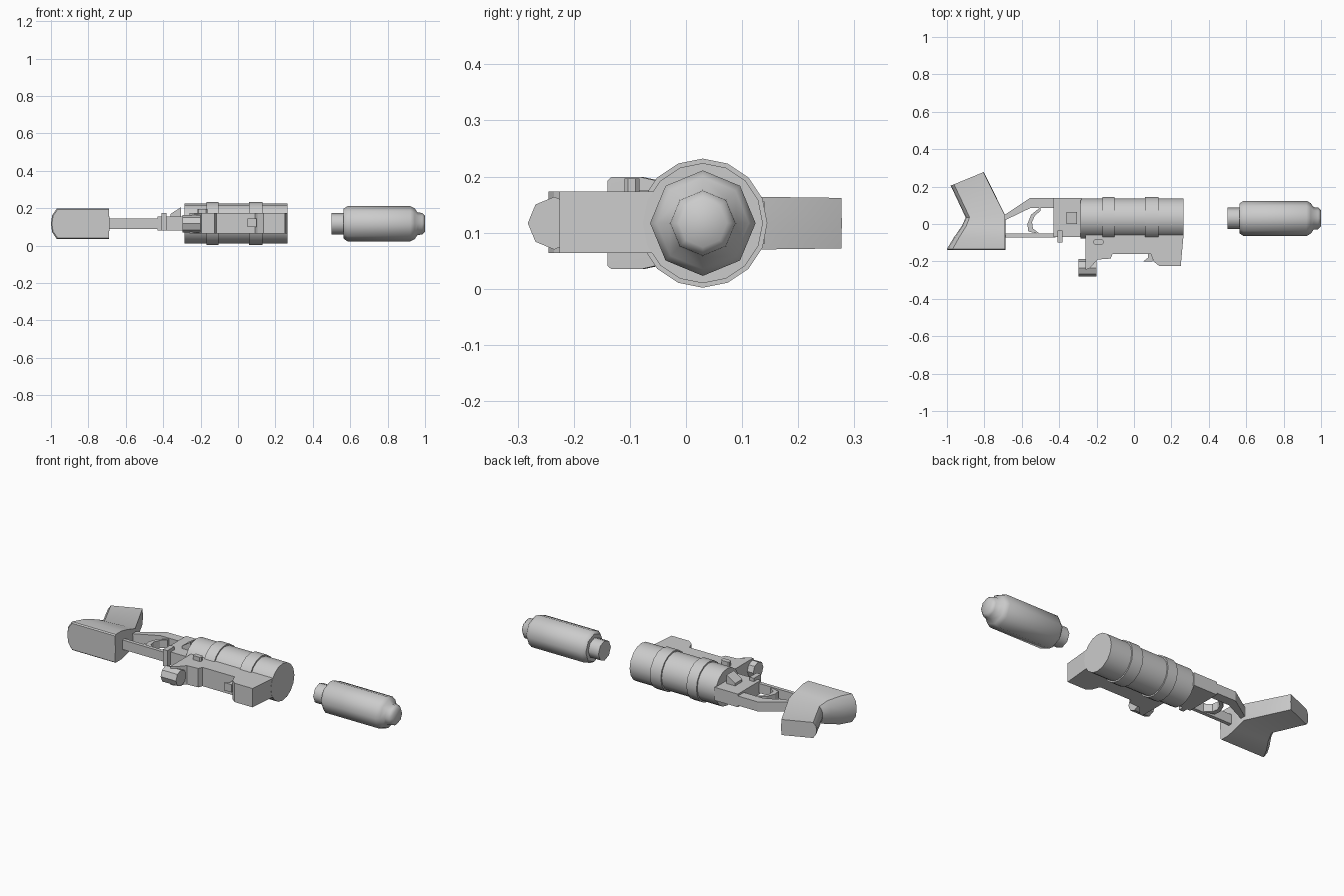
import bpy, bmesh, math

ZC = 0.117   # height of the central plane
YB = 0.03    # barrel axis in y


def finish(name, bm, angle=None):
    bmesh.ops.recalc_face_normals(bm, faces=bm.faces)
    me = bpy.data.meshes.new(name)
    bm.to_mesh(me)
    bm.free()
    ob = bpy.data.objects.new(name, me)
    bpy.context.collection.objects.link(ob)
    if angle:
        bpy.ops.object.select_all(action='DESELECT')
        ob.select_set(True)
        bpy.context.view_layer.objects.active = ob
        bpy.ops.object.shade_smooth_by_angle(angle=math.radians(angle))
    return ob


def loft(name, rings, angle=None):
    """Skin closed rings of equal length and cap both ends."""
    bm = bmesh.new()
    rows = [[bm.verts.new(p) for p in r] for r in rings]
    n = len(rows[0])
    for a, b in zip(rows, rows[1:]):
        for i in range(n):
            j = (i + 1) % n
            bm.faces.new((a[i], a[j], b[j], b[i]))
    bm.faces.new(rows[0])
    bm.faces.new(rows[-1])
    return finish(name, bm, angle)


def turned(name, profile, n, y=YB, z=ZC, angle=50):
    """Lathe (x, radius) points around an axis along x."""
    rings = [[(x, y + r * math.sin(2 * math.pi * i / n), z + r * math.cos(2 * math.pi * i / n))
              for i in range(n)] for x, r in profile]
    return loft(name, rings, angle)


def plate(name, pts, z0, z1):
    """Extrude a top-view outline between two heights."""
    return loft(name, [[(x, y, z) for x, y in pts] for z in (z0, z1)])


def box(name, x0, x1, y0, y1, z0, z1):
    return plate(name, [(x0, y0), (x1, y0), (x1, y1), (x0, y1)], z0, z1)


# Barrel with two raised bands
turned("barrel", [(-0.285, 0.107), (-0.168, 0.107), (-0.168, 0.115), (-0.104, 0.115),
                  (-0.104, 0.107), (0.06, 0.107), (0.06, 0.115), (0.13, 0.115),
                  (0.13, 0.107), (0.265, 0.107)], 16)

# Separate round in front of the muzzle
turned("round", [(0.5, 0.057), (0.565, 0.057), (0.565, 0.08), (0.585, 0.094),
                 (0.922, 0.094), (0.945, 0.082), (0.96, 0.06), (0.985, 0.058), (1.0, 0.043)], 8)

# Mounting bracket along the barrel side, with its rear clamp and foot
plate("mount_bracket", [(-0.26, -0.01), (-0.26, -0.245), (-0.235, -0.235), (-0.195, -0.19),
                        (-0.125, -0.185), (-0.115, -0.16), (0.09, -0.16), (0.105, -0.2),
                        (0.135, -0.225), (0.25, -0.225), (0.265, -0.06), (0.265, -0.01)],
      0.064, 0.173)
turned("clamp_screw", [(-0.298, 0.047), (-0.2, 0.047)], 8, y=-0.235, angle=30)
plate("bracket_hook", [(0.05, -0.2), (0.075, -0.18), (0.075, -0.155), (0.1, -0.155),
                       (0.1, -0.2)], 0.1, 0.145)

# Catch button on the bracket
plate("bracket_button", [(-0.217, -0.09), (-0.21, -0.083), (-0.17, -0.083), (-0.163, -0.09),
                         (-0.163, -0.103), (-0.17, -0.11), (-0.21, -0.11), (-0.217, -0.103)],
      0.165, 0.197)

# Receiver block behind the barrel
box("receiver", -0.43, -0.28, -0.07, 0.14, 0.08, 0.156)

# Slim rails joining receiver and grip
plate("upper_rail", [(-0.72, 0.02), (-0.69, 0.02), (-0.555, 0.085), (-0.42, 0.085),
                     (-0.42, 0.14), (-0.555, 0.14), (-0.69, 0.05), (-0.72, 0.05)], 0.09, 0.145)
plate("lower_rail", [(-0.72, -0.073), (-0.42, -0.073), (-0.42, -0.052), (-0.72, -0.052)],
      0.09, 0.145)

# Curved trigger
plate("trigger", [(-0.5, 0.09), (-0.55, 0.05), (-0.57, 0.0), (-0.565, -0.04), (-0.5, -0.055),
                  (-0.54, -0.025), (-0.545, 0.01), (-0.53, 0.045), (-0.5, 0.07)], 0.095, 0.14)

# Trigger-side pin and wedge-shaped safety lever
box("frame_pin", -0.41, -0.382, -0.1, -0.035, 0.08, 0.175)
loft("safety_lever", [[(-0.36, y, 0.15), (-0.305, y, 0.15), (-0.305, y, 0.205),
                       (-0.36, y, 0.17)] for y in (0.0, 0.065)])

# Grip: sections from the wide butt to the slanted arm (back point, front point, half width)
stations = [((-0.995, -0.14), (-0.69, -0.14), 0.076),
            ((-1.0, -0.133), (-0.69, -0.133), 0.082),
            ((-0.965, -0.075), (-0.69, -0.08), 0.082),
            ((-0.92, -0.01), (-0.69, -0.02), 0.068),
            ((-0.9, 0.035), (-0.69, 0.045), 0.048),
            ((-0.98, 0.205), (-0.805, 0.277), 0.045)]
section = [(0, 0), (0.02, 0.55), (0.1, 1), (1, 1), (1.01, 0),
           (1, -1), (0.1, -1), (0.02, -0.55)]
loft("grip", [[(b[0] + (f[0] - b[0]) * t, b[1] + (f[1] - b[1]) * t, ZC + h * w)
               for t, w in section] for b, f, h in stations], 35)
